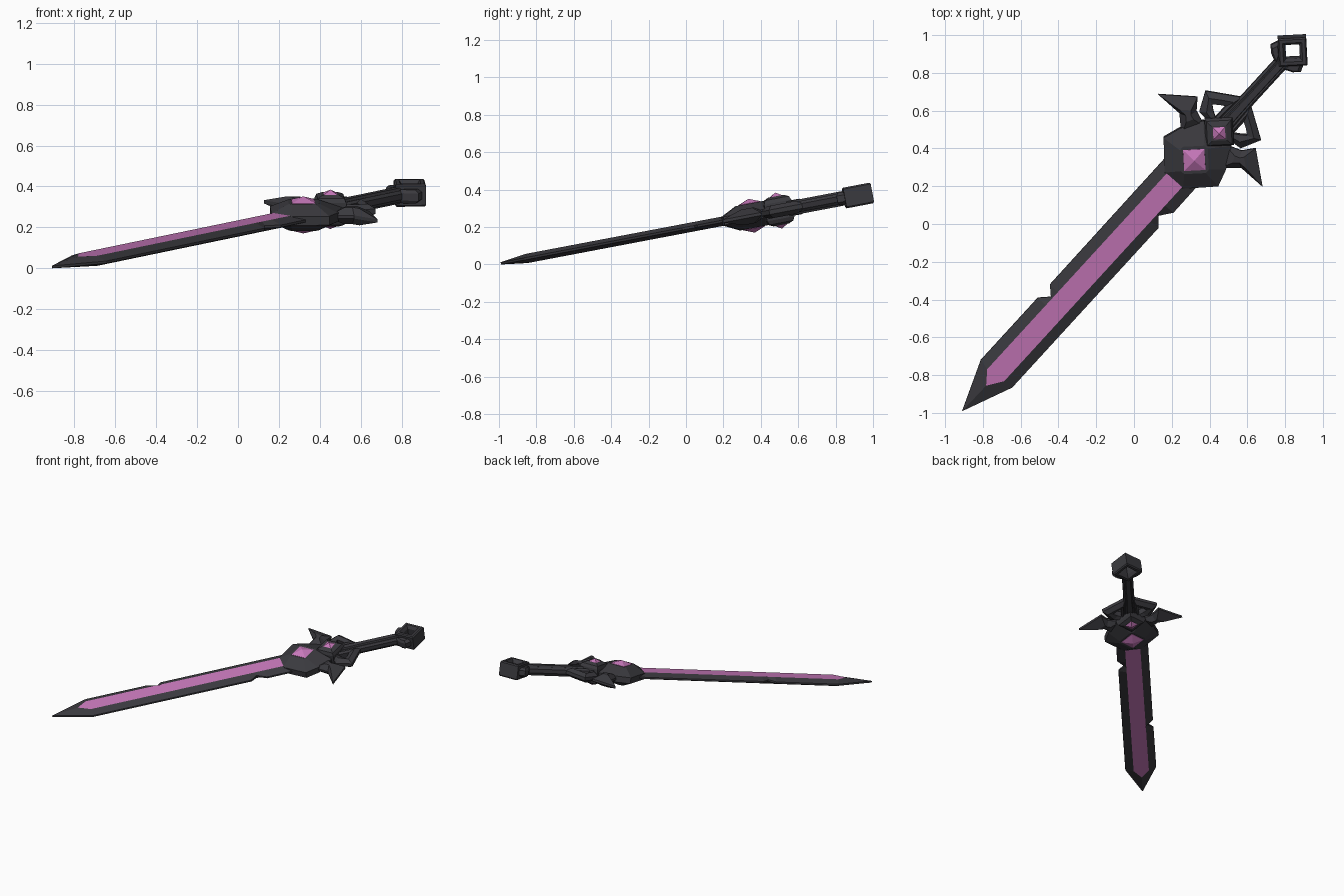
import bpy, bmesh, math
from mathutils import Matrix, Vector

if "Cube" in bpy.data.objects:
    bpy.data.objects.remove(bpy.data.objects["Cube"])

# Plan coordinates: u runs from the tip to the pommel, v across, w is thickness
PLACE = (Matrix.Translation((-0.91, -0.99, 0.006))
         @ Matrix.Rotation(math.atan(0.19), 4, 'X')
         @ Matrix.Rotation(math.radians(48), 4, 'Z'))


def material(name, color):
    m = bpy.data.materials.new(name)
    m.diffuse_color = (*color, 1)
    m.use_nodes = True
    m.node_tree.nodes["Principled BSDF"].inputs["Base Color"].default_value = m.diffuse_color
    return m


DARK = material("dark_metal", (0.043, 0.042, 0.049))
PINK = material("pink_crystal", (0.58, 0.19, 0.50))


def loft(name, half, mats=(DARK,), hollow=False, side=1):
    """Stack outlines by height, mirrored below the mid plane.
    Solid parts get end caps (last material); hollow ones close inward."""
    stack = [(r, -w) for r, w in reversed(half)] + list(half)
    bm = bmesh.new()
    rings = [[bm.verts.new((u, v * side, w)) for u, v in r] for r, w in stack]
    pairs = list(zip(rings, rings[1:]))
    if hollow:
        pairs.append((rings[-1], rings[0]))
    for a, b in pairs:
        n = len(a)
        for i in range(n):
            j = (i + 1) % n
            bm.faces.new((a[i], a[j], b[j], b[i]))
    if not hollow:
        for r in (rings[0], rings[-1]):
            bm.faces.new(r).material_index = len(mats) - 1
    bmesh.ops.remove_doubles(bm, verts=bm.verts, dist=1e-5)
    bmesh.ops.recalc_face_normals(bm, faces=bm.faces)
    bm.transform(PLACE)
    me = bpy.data.meshes.new(name)
    bm.to_mesh(me)
    bm.free()
    for m in mats:
        me.materials.append(m)
    ob = bpy.data.objects.new(name, me)
    bpy.context.collection.objects.link(ob)
    return ob


def diamond(u, r):
    return [(u - r, 0), (u, r), (u + r, 0), (u, -r)]


def mirrored(points):
    return points + [(u, -v) for u, v in reversed(points)]


def shrink(points, k, center):
    c = Vector(center)
    return [tuple(c + (Vector(p) - c) * k) for p in points]


# Blade: notched edge rising to a flat crystal core
edge = [(0, 0), (0.271, 0.111), (0.722, 0.111), (0.772, 0.063), (0.818, 0.111),
        (1.75, 0.114), (1.75, -0.114), (1.544, -0.116), (1.478, -0.068),
        (1.429, -0.112), (0.272, -0.112)]
core = [(max(u, 0.19) if u != 0.271 else 0.26, 0 if u == 0 else math.copysign(0.055, v))
        for u, v in edge]
loft("blade", [(edge, 0.006), (core, 0.025)], (DARK, PINK))

# Faceted guard body
body = mirrored([(1.675, 0.065), (1.81, 0.195), (1.905, 0.165), (2.02, 0.10)])
body_top = mirrored([(1.745, 0.012), (1.825, 0.092), (1.85, 0.092), (1.93, 0.012)])
loft("guard_body", [(body, 0.022), (body_top, 0.066)])

# Gems and the raised setting of the smaller one
loft("large_gem", [(diamond(1.837, 0.082), 0.06), (diamond(1.837, 0.08), 0.068),
                   (diamond(1.837, 0), 0.092)], (PINK,))
loft("small_gem_setting", [(diamond(2.034, 0.105), 0.045), (diamond(2.034, 0.092), 0.066),
                           (diamond(2.034, 0.056), 0.078)])
loft("small_gem", [(diamond(2.034, 0.05), 0.076), (diamond(2.034, 0), 0.098)], (PINK,))

spike = [(1.88, 0.13), (1.963, 0.22), (1.963, 0.373), (2.093, 0.207),
         (2.033, 0.16), (2.0, 0.07)]
loop_out = [(2.03, 0.04), (2.04, 0.147), (2.145, 0.198), (2.20, 0.11), (2.25, 0.03)]
loop_in = [(2.075, 0.064), (2.09, 0.09), (2.116, 0.124), (2.14, 0.095), (2.158, 0.064)]
loop_mid = [tuple((Vector(a) + Vector(b)) / 2) for a, b in zip(loop_out, loop_in)]
barb = [(2.50, 0.01), (2.53, 0.077), (2.56, 0.108), (2.605, 0.09), (2.55, 0.03)]
for side, label in ((1, "left"), (-1, "right")):
    # Swept guard spikes with a central ridge
    loft("guard_spike_" + label,
         [(spike, 0.008), (shrink(spike, 0.3, (1.99, 0.18)), 0.042)], side=side)
    # Open loops behind the guard
    loft("guard_loop_" + label,
         [(loop_out, 0.012), (loop_mid, 0.034), (loop_in, 0.022)], hollow=True, side=side)
    # Small barbs where the grip meets the pommel
    loft("pommel_barb_" + label,
         [(barb, 0.018), (shrink(barb, 0.6, (2.55, 0.062)), 0.034)], side=side)


# Grip: stepped bar with a raised centre rib
def bar(a, b):
    return [(2.04, a), (2.27, b), (2.545, b), (2.545, -b), (2.27, -b), (2.04, -a)]


loft("grip", [(bar(0.05, 0.039), 0.014), (bar(0.036, 0.028), 0.029),
              (bar(0.024, 0.020), 0.027), (bar(0.020, 0.016), 0.039)])

# Pommel: thick diamond ring
loft("pommel", [(diamond(2.615, 0.106), 0.048), (diamond(2.615, 0.096), 0.056),
                (diamond(2.615, 0.072), 0.056), (diamond(2.615, 0.052), 0.032)],
     hollow=True)
